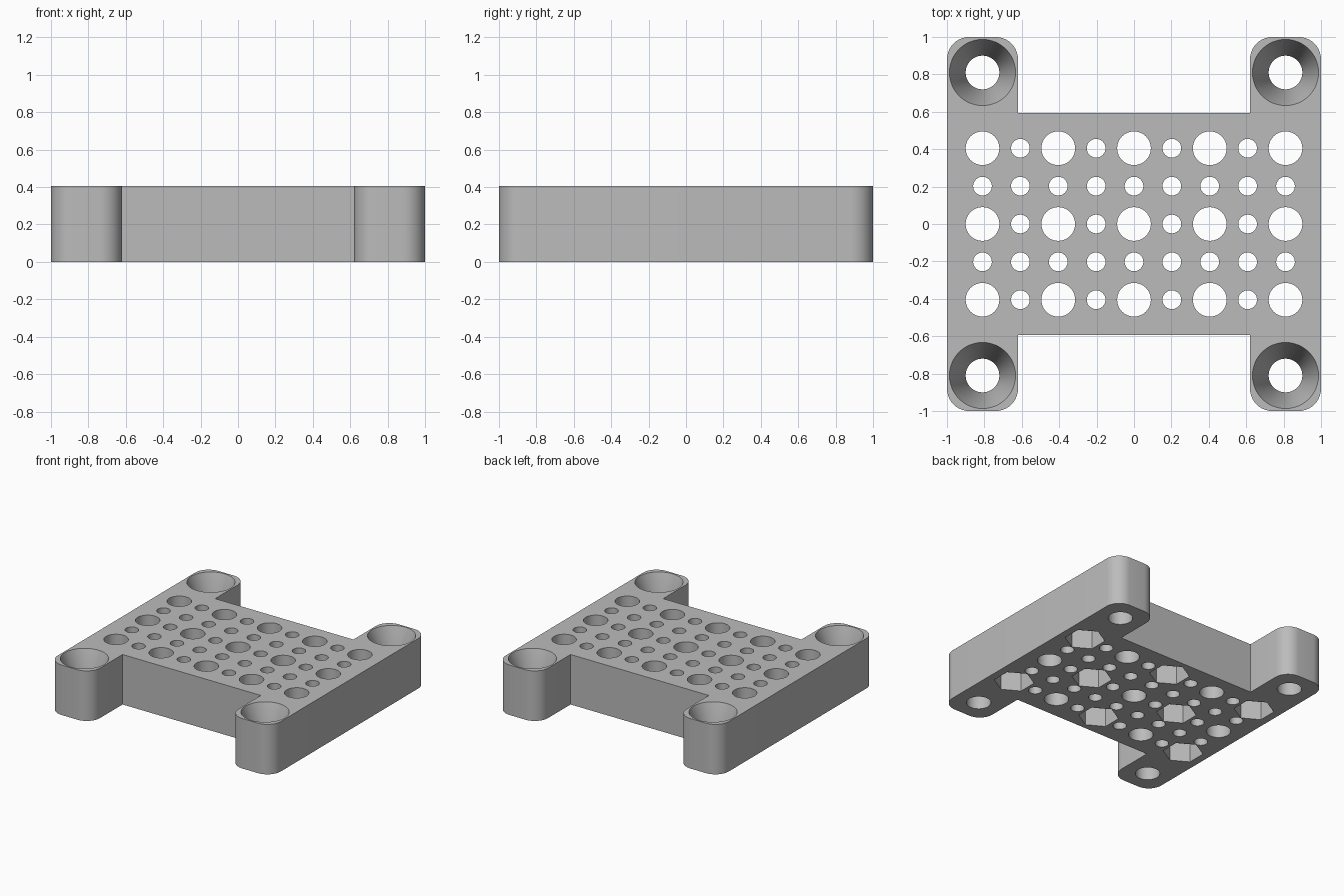
import bpy, bmesh
from math import cos, sin, pi, radians

cube = bpy.data.objects.get("Cube")
if cube:
    bpy.data.objects.remove(cube, do_unlink=True)

HEIGHT = 0.405
PITCH = 0.2025          # spacing of the hole grid
BIG, SMALL = 0.09, 0.05  # hole radii
CORNER = 0.12           # rounding of the lug ends
LUG_X, EDGE_Y = 0.62, 0.593

grey = bpy.data.materials.new("plain_grey")
grey.use_nodes = True
colour = (0.5, 0.5, 0.5, 1)
grey.diffuse_color = colour
grey.node_tree.nodes["Principled BSDF"].inputs["Base Color"].default_value = colour


def make_object(name, bm):
    bmesh.ops.recalc_face_normals(bm, faces=bm.faces)
    mesh = bpy.data.meshes.new(name)
    bm.to_mesh(mesh)
    bm.free()
    mesh.materials.append(grey)
    obj = bpy.data.objects.new(name, mesh)
    bpy.context.collection.objects.link(obj)
    return obj


def loft(bm, rings):
    """Closed solid through a list of matching (points, z) rings."""
    loops = [[bm.verts.new((x, y, z)) for x, y in pts] for pts, z in rings]
    for a, b in zip(loops, loops[1:]):
        for i in range(len(a)):
            j = (i + 1) % len(a)
            bm.faces.new((a[i], a[j], b[j], b[i]))
    bm.faces.new(loops[0][::-1])
    bm.faces.new(loops[-1])


def circle(x, y, r, sides=48, turn=0.0):
    return [(x + r * cos(turn + 2 * pi * i / sides),
             y + r * sin(turn + 2 * pi * i / sides)) for i in range(sides)]


def arc(cx, cy, start, steps=10):
    angles = [start + pi / 2 * i / steps for i in range(steps + 1)]
    return [(cx + CORNER * cos(a), cy + CORNER * sin(a)) for a in angles]


# Plate outline: one rounded lug, mirrored to all four corners
quarter = arc(1 - CORNER, 1 - CORNER, 0) + arc(LUG_X + CORNER, 1 - CORNER, pi / 2)
quarter.append((LUG_X, EDGE_Y))
half = quarter + [(-x, y) for x, y in reversed(quarter)]
outline = half + [(-x, -y) for x, y in half]
bm = bmesh.new()
loft(bm, [(outline, 0), (outline, HEIGHT)])
plate = make_object("perforated_plate", bm)

# Through holes, and hexagonal nut pockets under every second large hole
holes, pockets = bmesh.new(), bmesh.new()
for i in range(-4, 5):
    for j in range(-2, 3):
        x, y = i * PITCH, j * PITCH
        large = i % 2 == 0 and j % 2 == 0
        ring = circle(x, y, BIG if large else SMALL, 48 if large else 32)
        loft(holes, [(ring, -0.1), (ring, HEIGHT + 0.1)])
        if large and (i // 2 + j // 2) % 2:
            nut = circle(x, y, 0.148, 6, pi / 6)
            loft(pockets, [(nut, -0.1), (nut, 0.15)])

# Countersunk screw holes in the lugs
top_r, cone_z = 0.177, 0.15
slope = (top_r - BIG) / (HEIGHT - cone_z)
for sx in (-1, 1):
    for sy in (-1, 1):
        x, y = sx * 4 * PITCH, sy * 4 * PITCH
        shaft = circle(x, y, BIG)
        mouth = circle(x, y, top_r + slope * 0.05)
        loft(holes, [(shaft, -0.1), (shaft, cone_z), (mouth, HEIGHT + 0.05)])

# Cut the plate, then discard the cutters
bpy.ops.object.select_all(action="DESELECT")
bpy.context.view_layer.objects.active = plate
plate.select_set(True)
for name, bm in (("hole_cutter", holes), ("pocket_cutter", pockets)):
    cutter = make_object(name, bm)
    cutter.hide_render = True
    mod = plate.modifiers.new(name, "BOOLEAN")
    mod.operation = "DIFFERENCE"
    mod.solver = "EXACT"
    mod.object = cutter
    bpy.ops.object.modifier_apply(modifier=name)
    bpy.data.objects.remove(cutter, do_unlink=True)

bpy.ops.object.shade_smooth_by_angle(angle=radians(20))
